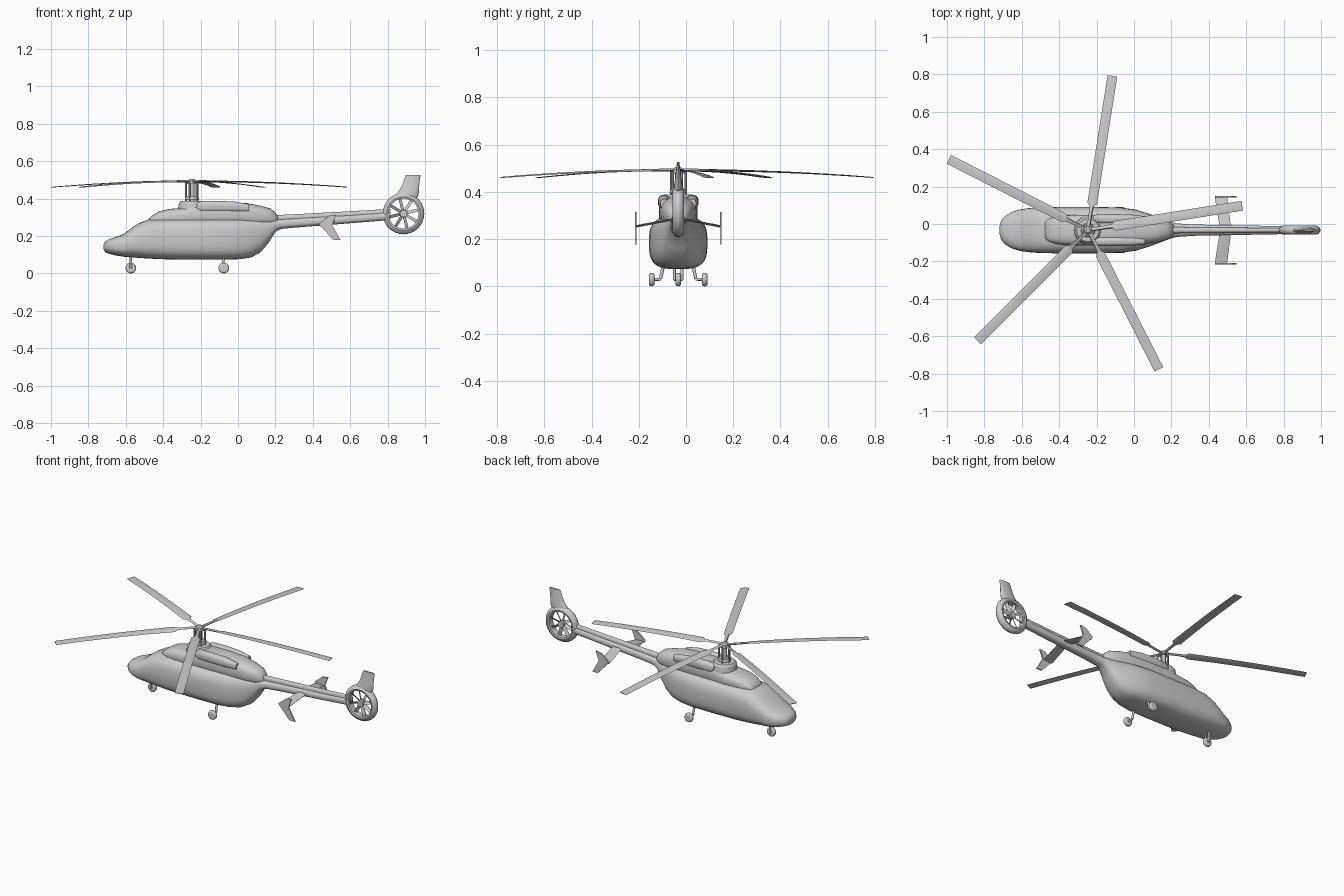
import bpy, bmesh, math
from mathutils import Vector

if "Cube" in bpy.data.objects:
    bpy.data.objects.remove(bpy.data.objects["Cube"])

CY = -0.033          # centre plane of the airframe
HX, HZ = -0.246, 0.492   # rotor hub


def finish(bm, name, angle=35):
    bmesh.ops.recalc_face_normals(bm, faces=bm.faces)
    me = bpy.data.meshes.new(name)
    bm.to_mesh(me)
    bm.free()
    ob = bpy.data.objects.new(name, me)
    bpy.context.collection.objects.link(ob)
    bpy.ops.object.select_all(action='DESELECT')
    ob.select_set(True)
    bpy.context.view_layer.objects.active = ob
    bpy.ops.object.shade_smooth_by_angle(angle=math.radians(angle))
    return ob


def skin(bm, rings, closed=False):
    vs = [[bm.verts.new(p) for p in r] for r in rings]
    n = len(vs[0])
    pairs = list(zip(vs, vs[1:])) + ([(vs[-1], vs[0])] if closed else [])
    for a, b in pairs:
        for i in range(n):
            j = (i + 1) % n
            bm.faces.new((a[i], a[j], b[j], b[i]))
    if not closed:
        bm.faces.new(vs[0])
        bm.faces.new(vs[-1])


def oval(x, zb, zt, hw, n, y=CY, seg=32):
    pts = []
    for i in range(seg):
        a = 2 * math.pi * i / seg
        c, s = math.cos(a), math.sin(a)
        pts.append((x, y + hw * math.copysign(abs(c) ** (2 / n), c),
                    (zb + zt) / 2 + (zt - zb) / 2 * math.copysign(abs(s) ** (2 / n), s)))
    return pts


def loft(name, sections, y=CY, angle=50):
    bm = bmesh.new()
    skin(bm, [oval(*s, y=y) for s in sections])
    return finish(bm, name, angle)


def rod(bm, p, q, r1, r2=None, seg=16):
    p, q = Vector(p), Vector(q)
    rot = (q - p).to_track_quat('Z', 'Y')
    rings = []
    for c, r in ((p, r1), (q, r2 if r2 is not None else r1)):
        rings.append([c + rot @ Vector((r * math.cos(2 * math.pi * i / seg),
                                        r * math.sin(2 * math.pi * i / seg), 0)) for i in range(seg)])
    skin(bm, rings)


# Fuselage and tail boom: x, bottom, top, half width, squareness
loft("fuselage", [
    (-.718, .128, .155, .025, 2), (-.71, .113, .17, .052, 2.2), (-.69, .105, .183, .075, 2.4),
    (-.655, .096, .194, .097, 2.6), (-.61, .089, .212, .111, 2.7), (-.56, .085, .25, .118, 2.8),
    (-.52, .082, .273, .121, 3), (-.475, .079, .289, .123, 3.1), (-.38, .075, .295, .124, 3.2),
    (-.2, .073, .296, .124, 3.2), (-.07, .073, .296, .121, 3.2), (.01, .076, .296, .11, 3.1),
    (.07, .085, .296, .091, 3), (.12, .112, .296, .074, 2.8), (.165, .165, .293, .056, 2.6),
    (.2, .222, .29, .043, 2.5), (.23, .238, .29, .036, 2.4), (.32, .246, .296, .03, 2.4),
    (.6, .268, .312, .025, 2.4), (.81, .285, .328, .021, 2.4)])

# Drive shaft cover along the boom
loft("shaft_cover", [(.17, .27, .31, .018, 2.5), (.3, .275, .316, .015, 2.5),
                     (.6, .29, .332, .013, 2.5), (.815, .3, .345, .012, 2.5)])

# Engine cowling on the roof
loft("engine_cowling", [
    (-.477, .27, .293, .045, 2.5), (-.455, .26, .312, .06, 2.6), (-.42, .25, .332, .072, 2.7),
    (-.37, .25, .344, .079, 2.8), (-.3, .25, .35, .082, 2.8), (-.25, .25, .366, .082, 2.8),
    (-.18, .25, .38, .082, 2.8), (-.05, .25, .382, .08, 2.7), (.05, .25, .375, .074, 2.6),
    (.12, .25, .362, .064, 2.5), (.175, .255, .347, .05, 2.4), (.2, .26, .325, .036, 2.3),
    (.215, .27, .303, .022, 2)])

# Engine pods on both sides of the cowling
for side in (-1, 1):
    loft("engine_pod", [(-.22, .335, .375, .016, 2.5), (-.2, .328, .386, .024, 2.5),
                        (-.12, .328, .388, .026, 2.5), (-.02, .328, .384, .024, 2.5),
                        (.06, .33, .37, .015, 2.5)], y=CY + side * .06)

# Collar around the mast
bm = bmesh.new()
rod(bm, (HX, CY, .33), (HX, CY, .378), .077, .069, 32)
rod(bm, (HX, CY, .378), (HX, CY, .388), .069, .06, 32)
finish(bm, "mast_collar")

# Mast, hub and pitch links
bm = bmesh.new()
rod(bm, (HX, CY, .36), (HX, CY, .495), .014)
rod(bm, (HX, CY, .395), (HX, CY, .412), .038, .034, 20)
rod(bm, (HX, CY, .478), (HX, CY, .495), .028, .026, 20)
rod(bm, (HX, CY, .495), (HX, CY, .505), .022, .012, 20)
for k in range(5):
    a = math.radians(9 + 72 * k + 20)
    x, y = HX + .033 * math.cos(a), CY + .033 * math.sin(a)
    rod(bm, (x, y, .385), (x, y, .487), .0055, seg=10)
finish(bm, "rotor_mast")

# Five drooping main rotor blades with arms
for k in range(5):
    a = math.radians(9 + 72 * k)
    d, t = Vector((math.cos(a), math.sin(a), 0)), Vector((-math.sin(a), math.cos(a), 0))
    hub = Vector((HX, CY, 0))
    rings = []
    for r, w, th, pitch in ((.0, .009, .007, 0), (.1, .010, .006, 3), (.13, .013, .005, 8),
                            (.145, .026, .003, 10), (.3, .026, .003, 7), (.45, .026, .003, 5),
                            (.6, .026, .0025, 4), (.72, .026, .0025, 3), (.835, .026, .002, 2)):
        z = HZ - .031 * (r / .835) ** 2
        ring = []
        for s, h in ((-1, 0), (-.5, 1), (.3, .7), (1, 0), (.3, -.7), (-.5, -1)):
            off = s * w
            ring.append(hub + d * r + t * off
                        + Vector((0, 0, z + h * th - off * math.tan(math.radians(pitch)))))
        rings.append(ring)
    bm = bmesh.new()
    skin(bm, rings)
    finish(bm, "rotor_blade", 30)

# Shrouded tail fan ring
FX, FZ = .885, .32
profile = ((.080, -.021), (.09, -.024), (.103, -.018), (.111, -.006),
           (.111, .006), (.103, .018), (.09, .024), (.080, .021))
bm = bmesh.new()
skin(bm, [[(FX + r * math.cos(u), CY + y, FZ + r * math.sin(u)) for r, y in profile]
          for u in (2 * math.pi * i / 28 for i in range(28))], closed=True)
finish(bm, "fan_shroud", 40)

# Tail fan hub and blades
bm = bmesh.new()
rod(bm, (FX, CY - .018, FZ), (FX, CY + .018, FZ), .02, seg=20)
for k in range(8):
    u = 2 * math.pi * (k + .3) / 8
    rad, tan = Vector((math.cos(u), 0, math.sin(u))), Vector((-math.sin(u), 0, math.cos(u)))
    rings = []
    for r in (.012, .083):
        c = Vector((FX, CY, FZ)) + rad * r
        rings.append([c + tan * s * .008 + Vector((0, s * .006 + h * .0015, 0))
                      for s, h in ((-1, -1), (1, -1), (1, 1), (-1, 1))])
    skin(bm, rings)
finish(bm, "tail_fan", 30)

# Swept tail fin: height, leading x, trailing x, half thickness
rings = []
for z, x0, x1, h in ((.402, .825, .957, .02), (.425, .848, .966, .018), (.45, .867, .968, .014),
                     (.485, .883, .97, .01), (.527, .897, .976, .005)):
    c, w = (x0 + x1) / 2, (x1 - x0) / 2
    rings.append([(c + w * math.cos(u), CY + h * math.sin(u), z)
                  for u in (2 * math.pi * i / 20 for i in range(20))])
bm = bmesh.new()
skin(bm, rings)
finish(bm, "tail_fin", 40)

# Stabiliser halves with chevron end plates
plate = ((.432, .265), (.485, .308), (.525, .314), (.503, .258), (.548, .178), (.508, .18))
for side in (-1, 1):
    bm = bmesh.new()
    rings = []
    for off, x0, x1, z in ((0, .46, .52, .288), (.178, .432, .498, .254)):
        rings.append([(x, CY + side * off, z + h) for x, h in
                      ((x0, 0), (x0 + .015, .005), (x1, .001), (x1, -.001), (x0 + .015, -.005))])
    skin(bm, rings)
    finish(bm, "stabiliser", 30)
    bm = bmesh.new()
    skin(bm, [[(x, CY + side * o, z) for x, z in plate] for o in (.176, .184)])
    finish(bm, "end_plate", 30)

# Landing gear: wheels with rounded tyres and struts
for x, off in ((-.573, 0), (-.076, -.112), (-.076, .112)):
    name = "main" if off else "nose"
    y = CY + off
    bm = bmesh.new()
    tyre = ((-.011, .016), (-.011, .022), (-.007, .027), (0, .0285), (.007, .027), (.011, .022), (.011, .016))
    skin(bm, [[(x + r * math.cos(u), y + o, .0285 + r * math.sin(u))
               for u in (2 * math.pi * i / 24 for i in range(24))] for o, r in tyre])
    finish(bm, name + "_wheel", 40)
    bm = bmesh.new()
    if off:
        s = math.copysign(1, off)
        rod(bm, (x - .005, CY + s * .06, .1), (x - .002, CY + s * .075, .032), .007, seg=12)
        rod(bm, (x - .002, CY + s * .073, .03), (x, y, .0285), .006, seg=12)
    else:
        rod(bm, (x, y + .016, .11), (x, y + .016, .026), .006, seg=12)
        rod(bm, (x, y - .016, .11), (x, y - .016, .026), .006, seg=12)
        rod(bm, (x, y - .018, .0285), (x, y + .018, .0285), .005, seg=12)
    finish(bm, name + "_strut", 40)
